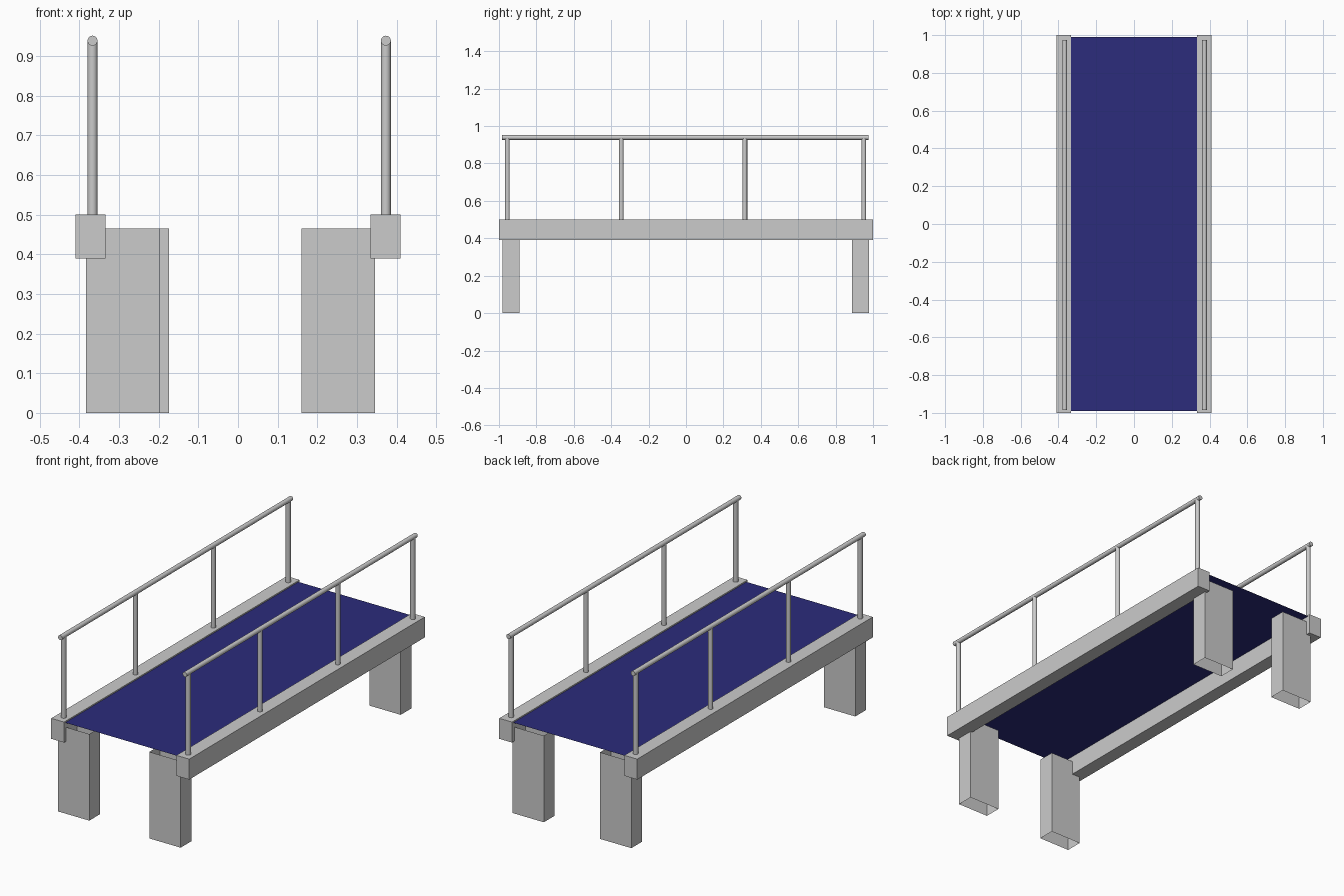
import bpy, bmesh, math
from mathutils import Vector

if "Cube" in bpy.data.objects:
    bpy.data.objects.remove(bpy.data.objects["Cube"])


def box(name, lo, hi, open_ends=False):
    """Axis-aligned box; open_ends leaves off the top and bottom."""
    lo, hi = Vector(lo), Vector(hi)
    bm = bmesh.new()
    bmesh.ops.create_cube(bm, size=1)
    for v in bm.verts:
        v.co = Vector(a + (b - a) * (c + 0.5) for a, b, c in zip(lo, hi, v.co))
    bm.normal_update()
    if open_ends:
        ends = [f for f in bm.faces if abs(f.normal.z) > 0.9]
        bmesh.ops.delete(bm, geom=ends, context='FACES_ONLY')
    mesh = bpy.data.meshes.new(name)
    bm.to_mesh(mesh)
    bm.free()
    obj = bpy.data.objects.new(name, mesh)
    bpy.context.collection.objects.link(obj)
    return obj


def rod(name, start, end, radius=0.0125):
    """Round bar between two points."""
    a, b = Vector(start), Vector(end)
    d = b - a
    bpy.ops.mesh.primitive_cylinder_add(
        vertices=20, radius=radius, depth=d.length, location=(a + b) / 2,
        rotation=d.to_track_quat('Z', 'Y').to_euler())
    obj = bpy.context.object
    obj.name = name
    bpy.ops.object.shade_smooth_by_angle(angle=math.radians(40))
    return obj


# Deck: a thin sheet between the beams
bpy.ops.mesh.primitive_plane_add(size=1, location=(0, 0, 0.493))
deck = bpy.context.object
deck.name = "deck"
deck.scale = (0.67, 1.98, 1)
blue = bpy.data.materials.new("deck_blue")
blue.diffuse_color = (0.025, 0.025, 0.2, 1)
blue.use_nodes = True
blue.node_tree.nodes["Principled BSDF"].inputs["Base Color"].default_value = blue.diffuse_color
deck.data.materials.append(blue)

# Side beams and railings
for side, x0, rail_x in (("left", -0.41, -0.367), ("right", 0.334, 0.373)):
    box(f"{side}_beam", (x0, -1, 0.39), (x0 + 0.076, 1, 0.5))
    rod(f"{side}_handrail", (rail_x, -0.985, 0.939), (rail_x, 0.975, 0.939))
    for i, y in enumerate((-0.955, -0.346, 0.315, 0.951)):
        rod(f"{side}_post_{i + 1}", (rail_x, y, 0.495), (rail_x, y, 0.937))

# Legs: hollow rectangular tubes
for name, x0, y0 in (("front_left_leg", -0.383, -0.981),
                     ("back_left_leg", -0.36, 0.887),
                     ("front_right_leg", 0.16, -0.981),
                     ("back_right_leg", 0.16, 0.887)):
    box(name, (x0, y0, 0), (x0 + 0.186, y0 + 0.091, 0.465), open_ends=True)
